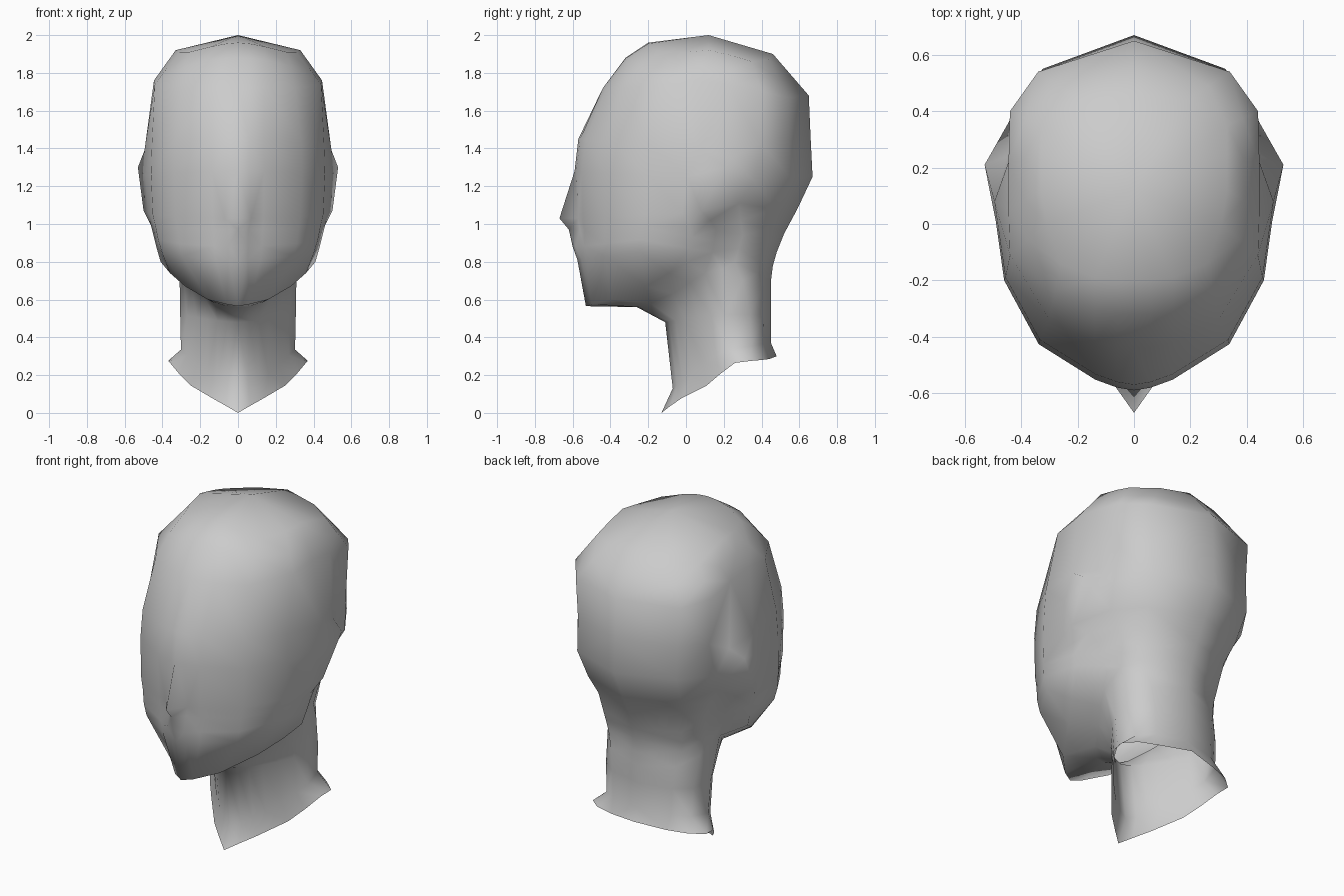
import bpy
import bmesh

cube = bpy.data.objects.get("Cube")
if cube:
    bpy.data.objects.remove(cube, do_unlink=True)


def lerp(start, end, amount):
    return start + (end - start) * amount


def make_material(name, colour):
    material = bpy.data.materials.new(name)
    material.use_nodes = True
    material.diffuse_color = colour
    material.node_tree.nodes["Principled BSDF"].inputs["Base Color"].default_value = colour
    return material


# Half cross-sections from front centre to back centre: width and depth fractions
HEAD_SECTION = [(0, -1), (.12, -.985), (.28, -.94), (.69, -.74), (.94, -.38),
                (1, -.05), (1, .27), (.95, .57), (.72, .81), (0, 1)]
NECK_SECTION = [(0, -1), (.18, -.92), (.35, -.8), (.52, -.62), (.7, -.38),
                (.87, -.12), (1, .13), (.95, .6), (.65, .85), (0, 1)]


def half_ring(section, z_front, z_side, z_back, y_front, y_back, front_width, back_width):
    """Scale and tilt a section into one horizontal half loop."""
    middle = (y_front + y_back) / 2
    depth = (y_back - y_front) / 2
    points = []
    for across, along in section:
        width = lerp(front_width, back_width, min(max((along + .05) / .45, 0), 1))
        z = lerp(z_side, z_front if along < 0 else z_back, abs(along))
        points.append([across * width, middle + along * depth, z])
    return points


# Boxy top of the skull: upper loop, brow loop and a loop between them
top_loop = [(0, -.20, 1.96), (.06, -.20, 1.955), (.14, -.19, 1.94), (.26, -.14, 1.91),
            (.31, 0, 1.91), (.33, .12, 1.92), (.33, .25, 1.89), (.33, .35, 1.86),
            (.19, .44, 1.87), (0, .46, 1.90)]
upper_loop = [(0, -.44, 1.72), (.06, -.44, 1.72), (.14, -.42, 1.72), (.30, -.34, 1.72),
              (.44, -.11, 1.74), (.445, .05, 1.76), (.445, .22, 1.74), (.44, .40, 1.70),
              (.34, .54, 1.67), (0, .65, 1.68)]
between = [[lerp(a, b, .5) for a, b in zip(*pair)] for pair in zip(top_loop, upper_loop)]
for column in range(4):
    between[column][2] += .04 if column < 3 else .02

# Face and back of the head, from forehead to mouth
face_loops = [half_ring(HEAD_SECTION, *values) for values in (
    (1.45, 1.40, 1.45, -.57, .66, .485, .45),
    (1.28, 1.25, 1.25, -.59, .67, .49, .45),
    (1.03, 1.06, 1.08, -.58, .59, .48, .42),
    (.97, 1.0, .95, -.57, .52, .465, .38),
    (.88, .94, .85, -.57, .48, .45, .34),
    (.81, .88, .78, -.56, .46, .43, .32))]
forehead, eye_level, nose, nose_base, lips, chin_top = face_loops

# Nose tip, nose base and lips push the centre line forward
for loop, y in ((nose, -.67), (nose_base, -.62), (lips, -.60), (chin_top, -.575)):
    loop[0][1] = y
nose[1][0] = .07
lips[1][1] = -.585

# Ears: a pulled-out tip with a ledge above and a hollow behind
forehead[5] = (.495, .08, 1.39)
forehead[6] = (.45, .24, 1.35)
eye_level[6] = (.53, .21, 1.30)
eye_level[7] = (.445, .36, 1.23)
nose[5:8] = [(.475, -.02, 1.06), (.50, .08, 1.07), (.40, .28, 1.11)]

# Jaw rising to the ear, with the neck muscle running up behind it
nose_base[5:9] = [(.46, .02, .99), (.43, .13, 1.02), (.36, .29, 1.02), (.27, .43, .97)]
lips[5:9] = [(.445, .03, .93), (.385, .16, .97), (.335, .30, .94), (.255, .41, .87)]
chin_top[5:9] = [(.43, .02, .87), (.36, .15, .91), (.32, .28, .87), (.25, .39, .80)]

# Jaw edge and the underside of the jaw
jaw_edge = [(0, -.53, .565), (.06, -.50, .575), (.16, -.40, .60), (.28, -.21, .67),
            (.36, -.09, .74), (.41, .01, .80), (.34, .14, .85), (.31, .26, .80),
            (.24, .38, .74), (0, .45, .70)]
jaw_underside = [(0, -.26, .56), (.05, -.25, .56), (.12, -.19, .58), (.19, -.07, .63),
                 (.25, .02, .69), (.29, .10, .74), (.31, .19, .76), (.30, .30, .70),
                 (.21, .40, .65), (0, .45, .62)]

# Neck loops and the flared, pointed hem
throat = half_ring(NECK_SECTION, .48, .52, .52, -.11, .45, .31, .30)
neck_base = half_ring(NECK_SECTION, .13, .33, .37, -.07, .45, .31, .29)
hem = [(0, -.13, 0), (.06, -.085, .035), (.14, -.02, .08), (.25, .11, .145),
       (.31, .18, .205), (.36, .26, .265), (.37, .34, .275), (.30, .40, .28),
       (.18, .44, .285), (0, .48, .30)]

half_loops = [top_loop, between, upper_loop, *face_loops,
              jaw_edge, jaw_underside, throat, neck_base, hem]

# Join the mirrored loops into one open-bottomed shell
mesh = bmesh.new()
loops = []
for half in half_loops:
    mirrored = [(-x, y, z) for x, y, z in reversed(half[1:-1])]
    loops.append([mesh.verts.new(point) for point in list(half) + mirrored])
crown = mesh.verts.new((0, .12, 2))
count = len(loops[0])
for i in range(count):
    following = (i + 1) % count
    mesh.faces.new((crown, loops[0][i], loops[0][following]))
    for upper, lower in zip(loops, loops[1:]):
        mesh.faces.new((upper[i], lower[i], lower[following], upper[following]))
bmesh.ops.recalc_face_normals(mesh, faces=mesh.faces)
bmesh.ops.triangulate(mesh, faces=mesh.faces, quad_method='SHORT_EDGE')
for face in mesh.faces:
    face.smooth = True

data = bpy.data.meshes.new("head_and_neck")
mesh.to_mesh(data)
mesh.free()
data.materials.append(make_material("plain grey", (.6, .6, .6, 1)))
head = bpy.data.objects.new("head_and_neck", data)
bpy.context.collection.objects.link(head)
